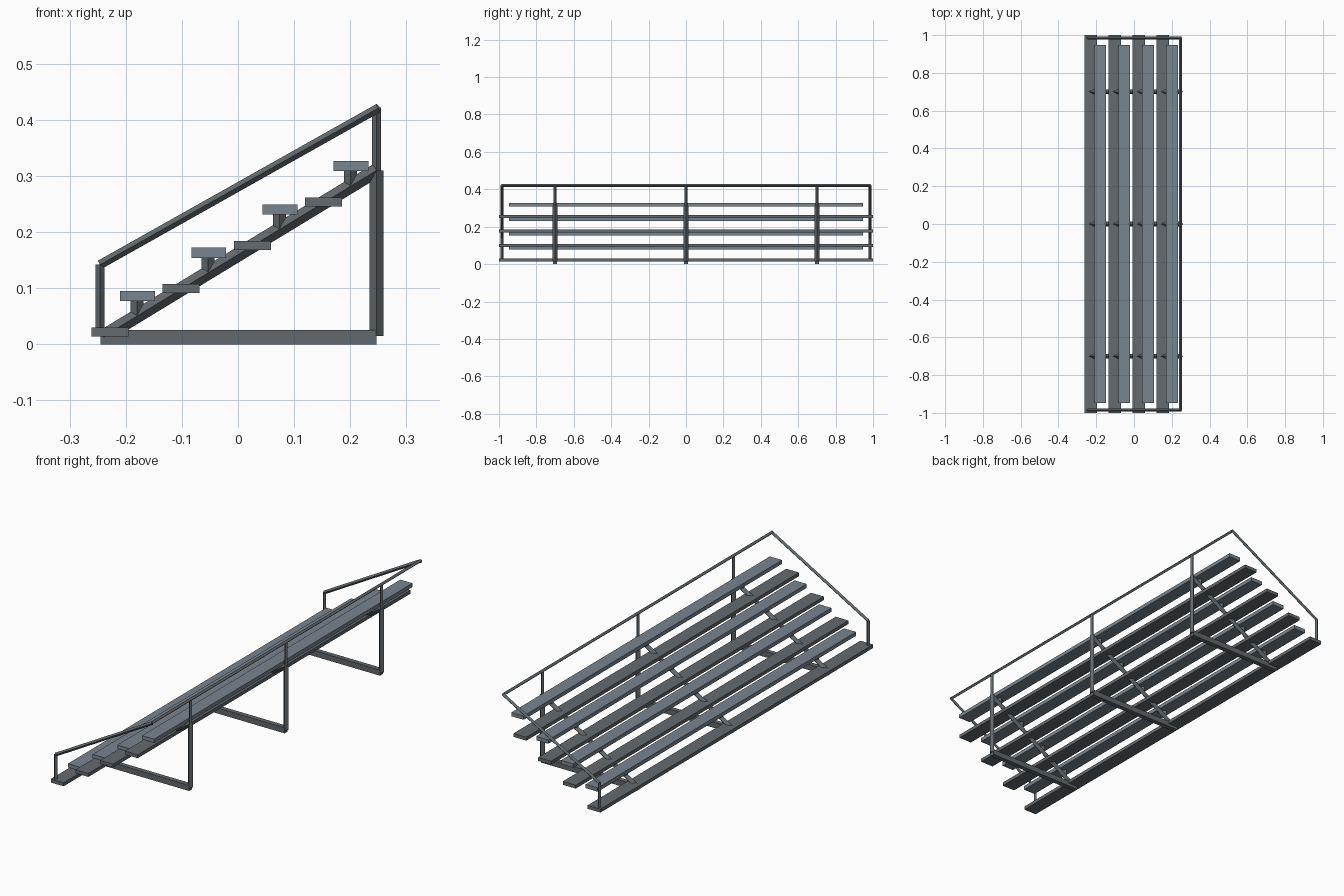
import bpy
from mathutils import Vector

if "Cube" in bpy.data.objects:
    bpy.data.objects.remove(bpy.data.objects["Cube"])


def material(name, color):
    m = bpy.data.materials.new(name)
    m.diffuse_color = (*color, 1)
    m.use_nodes = True
    m.node_tree.nodes["Principled BSDF"].inputs["Base Color"].default_value = m.diffuse_color
    return m


SEAT = material("seat_paint", (0.19, 0.235, 0.275))
FOOT = material("foot_paint", (0.125, 0.145, 0.16))
FRAME = material("frame_paint", (0.12, 0.14, 0.152))


def box(name, mat, x0, x1, y0, y1, z0, z1):
    bpy.ops.mesh.primitive_cube_add(size=1, location=((x0+x1)/2, (y0+y1)/2, (z0+z1)/2))
    o = bpy.context.object
    o.name = name
    o.scale = (x1-x0, y1-y0, z1-z0)
    o.data.materials.append(mat)
    return o


# four-sided bar with its ridge turned to the front and top
def bar(name, a, b, r):
    a, b = Vector(a), Vector(b)
    d = b - a
    bpy.ops.mesh.primitive_cylinder_add(vertices=4, radius=r, depth=d.length, location=(a+b)/2)
    o = bpy.context.object
    o.name = name
    o.rotation_euler = d.to_track_quat('Z', 'Y').to_euler()
    o.data.materials.append(FRAME)
    return o


# foot boards and seat boards, four rising rows
for i in range(4):
    dx, dz = 0.1268*i, 0.0773*i
    box(f"foot_board_{i}", FOOT, -0.261+dx, -0.195+dx, -1, 1, 0.014+dz, 0.030+dz)
    box(f"seat_board_{i}", SEAT, -0.210+dx, -0.148+dx, -0.947, 0.947, 0.077+dz, 0.095+dz)

# three support frames
for y in (-0.7, 0, 0.7):
    box("base_beam", FRAME, -0.245, 0.247, y-0.011, y+0.011, 0, 0.026)
    bar("sloping_beam", (-0.24, y, 0.014), (0.247, y, 0.31), 0.0125)
    bar("rear_column", (0.247, y, 0.015), (0.247, y, 0.31), 0.0125)
    bar("rear_rail_post", (0.247, y, 0.30), (0.247, y, 0.422), 0.008)
    # short seat supports
    for i in range(4):
        x, z = -0.18+0.1268*i, 0.05+0.0773*i
        bar("seat_support", (x, y, z), (x, y, z+0.03), 0.0115)

# guard rail around the sides and back
bar("rear_rail", (0.247, -0.985, 0.421), (0.247, 0.985, 0.421), 0.008)
for y in (-0.985, 0.985):
    bar("front_rail_post", (-0.246, y, 0.02), (-0.246, y, 0.142), 0.008)
    bar("side_rail", (-0.246, y, 0.142), (0.25, y, 0.421), 0.008)
